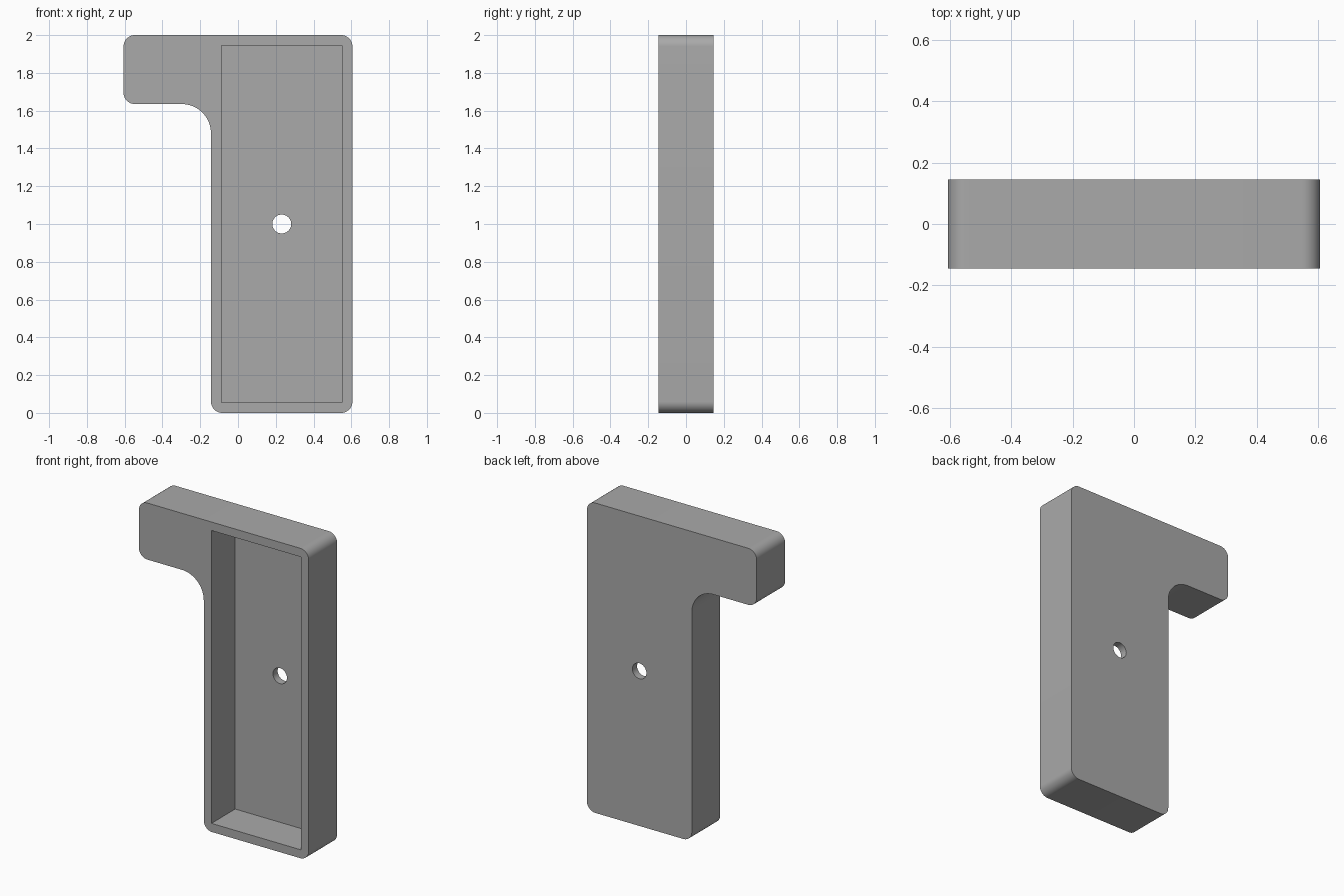
import bpy
import bmesh
from math import cos, sin, pi, radians

cube = bpy.data.objects.get("Cube")
if cube:
    bpy.data.objects.remove(cube, do_unlink=True)

HALF_W, HALF_D, HEIGHT = 0.606, 0.145, 2.0
LEG_X, ARM_Z = -0.143, 1.635
WALL, FLOOR = 0.055, 0.048
ROUND, FILLET = 0.06, 0.155

grey = bpy.data.materials.new("plain grey")
grey.use_nodes = True
colour = (0.4, 0.4, 0.4, 1)
grey.diffuse_color = colour
grey.node_tree.nodes["Principled BSDF"].inputs["Base Color"].default_value = colour


def arc(cx, cz, r, start, sweep, steps=12):
    """Points on an arc, angles in degrees."""
    angles = [radians(start + sweep * i / steps) for i in range(steps + 1)]
    return [(cx + r * cos(a), cz + r * sin(a)) for a in angles]


def extrude_profile(name, points, y0, y1):
    """Solid made from an x-z outline between two depths."""
    bm = bmesh.new()
    face = bm.faces.new([bm.verts.new((x, y0, z)) for x, z in points])
    result = bmesh.ops.extrude_face_region(bm, geom=[face])
    verts = [v for v in result["geom"] if isinstance(v, bmesh.types.BMVert)]
    bmesh.ops.translate(bm, verts=verts, vec=(0, y1 - y0, 0))
    bmesh.ops.recalc_face_normals(bm, faces=bm.faces)
    mesh = bpy.data.meshes.new(name)
    bm.to_mesh(mesh)
    bm.free()
    mesh.materials.append(grey)
    obj = bpy.data.objects.new(name, mesh)
    bpy.context.collection.objects.link(obj)
    return obj


# Body outline: upright leg with a side arm, rounded corners, inner fillet
R = ROUND
outline = (
    arc(LEG_X + R, R, R, 180, 90)
    + arc(HALF_W - R, R, R, 270, 90)
    + arc(HALF_W - R, HEIGHT - R, R, 0, 90)
    + arc(-HALF_W + R, HEIGHT - R, R, 90, 90)
    + arc(-HALF_W + R, ARM_Z + R, R, 180, 90)
    + arc(LEG_X - FILLET, ARM_Z - FILLET, FILLET, 90, -90, 20)
)
body = extrude_profile("bracket_body", outline, -HALF_D, HALF_D)

# Cutters: open front pocket and round hole through its floor
left, right = LEG_X + WALL, HALF_W - WALL
low, high = WALL, HEIGHT - WALL
pocket = extrude_profile(
    "pocket_cutter",
    [(left, low), (right, low), (right, high), (left, high)],
    -HALF_D - 0.1, HALF_D - FLOOR)
hole = extrude_profile(
    "hole_cutter",
    arc((left + right) / 2, HEIGHT / 2, 0.05, 0, 360, 40)[:-1],
    0, HALF_D + 0.1)

bpy.ops.object.select_all(action='DESELECT')
body.select_set(True)
bpy.context.view_layer.objects.active = body
for cutter in (pocket, hole):
    cutter.hide_render = True
    mod = body.modifiers.new(cutter.name, 'BOOLEAN')
    mod.operation = 'DIFFERENCE'
    mod.solver = 'EXACT'
    mod.object = cutter
    bpy.ops.object.modifier_apply(modifier=mod.name)
    bpy.data.objects.remove(cutter, do_unlink=True)

bpy.ops.object.shade_smooth_by_angle(angle=radians(30))
